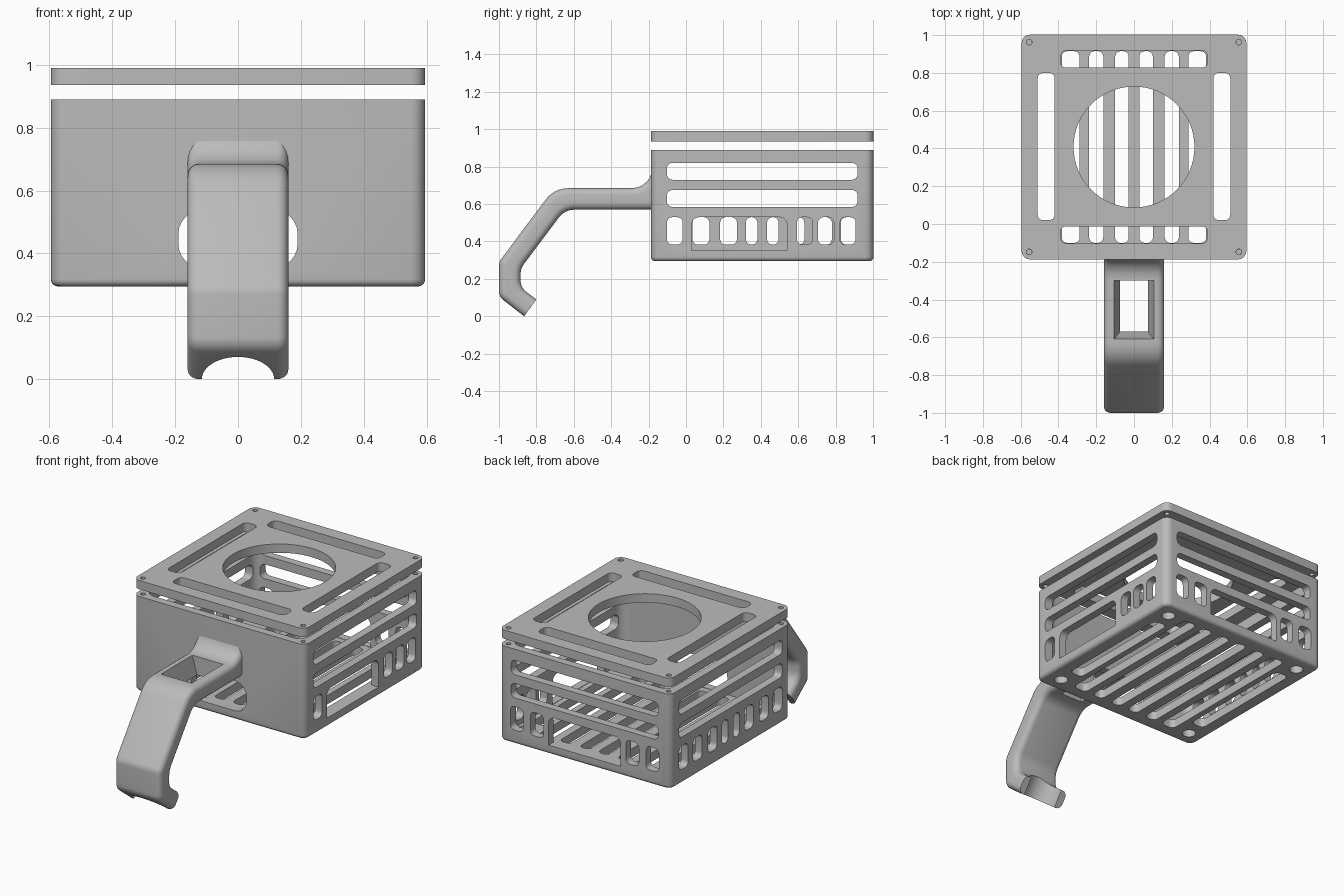
import bpy, bmesh, math
from mathutils import Vector, Matrix

if "Cube" in bpy.data.objects:
    bpy.data.objects.remove(bpy.data.objects["Cube"])

grey = bpy.data.materials.new("plain grey")
grey.use_nodes = True
grey.diffuse_color = (0.5, 0.5, 0.5, 1)
grey.node_tree.nodes["Principled BSDF"].inputs["Base Color"].default_value = (0.5, 0.5, 0.5, 1)

HALF, MID = 0.595, 0.4075      # half width and y centre of the housing
FLOOR, RIM = 0.295, 0.89


def rounded(corners, segs=6):
    """Outline from (u, v, radius) corners, each turned into an arc."""
    out = []
    for i, (u, v, r) in enumerate(corners):
        p = Vector((u, v))
        if r == 0:
            out.append(p)
            continue
        a = (Vector(corners[i - 1][:2]) - p).normalized()
        b = (Vector(corners[(i + 1) % len(corners)][:2]) - p).normalized()
        half = a.angle(b) / 2
        centre = p + (a + b).normalized() * r / math.sin(half)
        start = p + a * r / math.tan(half) - centre
        end = p + b * r / math.tan(half) - centre
        sweep = math.atan2(start.x * end.y - start.y * end.x, start.dot(end))
        out += [centre + Matrix.Rotation(sweep * k / segs, 2) @ start for k in range(segs + 1)]
    return out


def rect(u0, u1, v0, v1, r, low_r=None):
    low = r if low_r is None else low_r
    return rounded([(u0, v0, low), (u1, v0, low), (u1, v1, r), (u0, v1, r)])


def circle(u, v, r, n=32):
    return [Vector((u + r * math.cos(math.tau * k / n), v + r * math.sin(math.tau * k / n)))
            for k in range(n)]


def prism(bm, outline, axis, a, b):
    """Extrude a 2D outline along an axis from a to b."""
    place = {"x": lambda p, t: (t, p.x, p.y),
             "y": lambda p, t: (p.x, t, p.y),
             "z": lambda p, t: (p.x, p.y, t)}[axis]
    rings = [[bm.verts.new(place(p, t)) for p in outline] for t in (a, b)]
    n = len(outline)
    faces = [bm.faces.new(ring) for ring in rings]
    faces += [bm.faces.new((rings[0][k], rings[0][(k + 1) % n],
                            rings[1][(k + 1) % n], rings[1][k])) for k in range(n)]
    bmesh.ops.recalc_face_normals(bm, faces=faces)


def make(name, bm):
    bmesh.ops.recalc_face_normals(bm, faces=bm.faces)
    mesh = bpy.data.meshes.new(name)
    bm.to_mesh(mesh)
    bm.free()
    mesh.materials.append(grey)
    obj = bpy.data.objects.new(name, mesh)
    bpy.context.scene.collection.objects.link(obj)
    return obj


def cut(obj, bm):
    """Subtract a bmesh from an object and keep the plain result."""
    tool = make("cutter", bm)
    tool.hide_render = True
    mod = obj.modifiers.new("cut", "BOOLEAN")
    mod.operation, mod.solver, mod.object = "DIFFERENCE", "EXACT", tool
    graph = bpy.context.evaluated_depsgraph_get()
    mesh = bpy.data.meshes.new_from_object(obj.evaluated_get(graph))
    obj.modifiers.clear()
    obj.data = mesh
    bpy.data.objects.remove(tool)


def smooth(obj):
    obj.data.shade_smooth()
    obj.data.set_sharp_from_angle(angle=math.radians(32))


def footprint(inset, r):
    h = HALF - inset
    return rect(-h, h, MID - h, MID + h, r)


def screw_holes(bm, offset, r, a, b):
    for sx in (-1, 1):
        for sy in (-1, 1):
            prism(bm, circle(sx * offset, MID + sy * offset, r, 20), "z", a, b)


# Housing shell with rounded bottom edge and open top
bm = bmesh.new()
prism(bm, footprint(0, 0.045), "z", FLOOR, RIM)
bottom = [e for e in bm.edges if all(abs(v.co.z - FLOOR) < 1e-5 for v in e.verts)]
bmesh.ops.bevel(bm, geom=bottom, offset=0.022, segments=4, profile=0.5, affect="EDGES")
housing = make("housing", bm)
bm = bmesh.new()
prism(bm, footprint(0.05, 0.06), "z", 0.35, 1.0)
cut(housing, bm)

# Vents in the walls
bm = bmesh.new()
wall_x = {1: ("x", 0.5, 0.65), -1: ("x", -0.65, -0.5)}
back = ("y", 0.9, 1.05)
for z0, z1 in ((0.585, 0.675), (0.73, 0.82)):
    for side in (wall_x[1], wall_x[-1]):
        prism(bm, rect(MID - 0.51, MID + 0.51, z0, z1, 0.03), *side)
    prism(bm, rect(-0.51, 0.51, z0, z1, 0.03), *back)


def small_vent(c, w, side):
    prism(bm, rect(c - w / 2, c + w / 2, 0.383, 0.53, 0.03), *side)


for s in (-1, 1):
    for c, w in ((0.465, 0.09), (0.3275, 0.09), (0.18, 0.09), (0.057, 0.062)):
        small_vent(MID + s * c, w, wall_x[-1])
    for c in (0.47, 0.33):
        small_vent(s * c, 0.09, back)
for c in (-0.06, 0.635, 0.748, 0.865):
    small_vent(c, 0.085, wall_x[1])

# Connector openings: side, back and front
prism(bm, rect(0.03, 0.54, 0.352, 0.53, 0.04, 0), *wall_x[1])
prism(bm, rect(-0.25, 0.25, 0.352, 0.53, 0.04, 0), *back)
prism(bm, rect(-0.19, 0.19, 0.352, 0.54, 0.08), "y", -0.25, -0.1)

# Floor slots, foot holes and rim screw holes
for s in (-1, 1):
    for x, w in ((0.064, 0.072), (0.2, 0.075), (0.335, 0.095)):
        prism(bm, rect(s * x - w / 2, s * x + w / 2, -0.10, 0.915, 0.03), "z", 0.25, 0.4)
    prism(bm, rect(s * 0.465 - 0.045, s * 0.465 + 0.045, 0.02, 0.80, 0.03), "z", 0.25, 0.4)
screw_holes(bm, 0.49, 0.04, 0.25, 0.4)
screw_holes(bm, 0.555, 0.014, 0.8, 0.95)
cut(housing, bm)
smooth(housing)

# Floating lid with fan opening and four slots
bm = bmesh.new()
prism(bm, footprint(0, 0.045), "z", 0.935, 0.99)
lid = make("lid", bm)
bm = bmesh.new()
prism(bm, circle(0, MID, 0.32, 64), "z", 0.9, 1.02)
for s in (-1, 1):
    y, x = MID + s * 0.465, s * 0.465
    prism(bm, rect(-0.39, 0.39, y - 0.045, y + 0.045, 0.03), "z", 0.9, 1.02)
    prism(bm, rect(x - 0.045, x + 0.045, 0.02, 0.80, 0.03), "z", 0.9, 1.02)
screw_holes(bm, 0.555, 0.015, 0.9, 1.02)
cut(lid, bm)
smooth(lid)

# Hooked arm: side profile extruded across x, long edges rounded
bm = bmesh.new()
profile = rounded([(-0.14, 0.57, 0), (-0.14, 0.87, 0), (-0.18, 0.87, 0), (-0.18, 0.685, 0.11),
                   (-0.705, 0.685, 0.15), (-1, 0.29, 0.06), (-1, 0.105, 0.06),
                   (-0.865, 0, 0), (-0.80, 0.09, 0), (-0.885, 0.155, 0.08),
                   (-0.885, 0.255, 0.1), (-0.648, 0.57, 0.1)])
prism(bm, profile, "x", -0.16, 0.16)
tip = Vector((-0.8325, 0.045))
out = Vector((0.81, -0.585))
rim = [e for e in bm.edges if abs(e.verts[0].co.x - e.verts[1].co.x) < 1e-5
       and (sum((v.co.yz for v in e.verts), Vector((0, 0))) / 2 - tip).length > 0.01
       and min(v.co.y for v in e.verts) < -0.145]
bmesh.ops.bevel(bm, geom=rim, offset=0.036, segments=5, profile=0.5, affect="EDGES")
arm = make("arm", bm)

# Tapered window through the arm
bm = bmesh.new()
bmesh.ops.create_cube(bm, size=1)
for v in bm.verts:
    top = v.co.z > 0
    v.co = (math.copysign(0.11 if top else 0.07, v.co.x),
            -0.30 if v.co.y > 0 else (-0.615 if top else -0.565),
            0.70 if top else 0.555)
cut(arm, bm)

# Round notch in the hook tip
bm = bmesh.new()
axis = Vector((0, 0.585, 0.81))
bmesh.ops.create_cone(bm, cap_ends=True, segments=48, radius1=0.115, radius2=0.115, depth=0.18,
                      matrix=Matrix.Translation((0, tip.x, tip.y))
                      @ axis.to_track_quat("Z", "Y").to_matrix().to_4x4())
cut(arm, bm)
smooth(arm)
